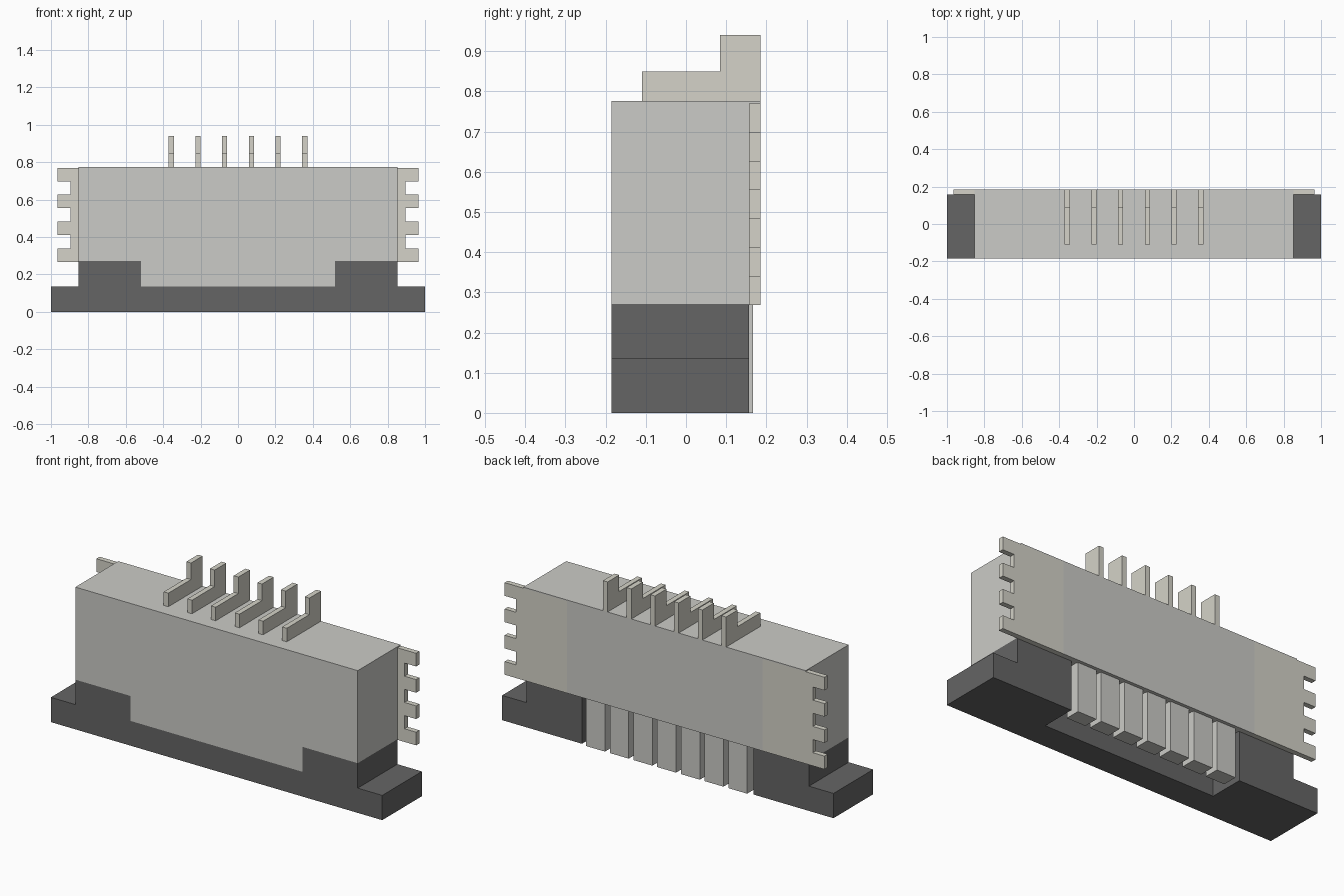
import bpy, bmesh

if "Cube" in bpy.data.objects:
    bpy.data.objects.remove(bpy.data.objects["Cube"])

def material(name, color):
    m = bpy.data.materials.new(name)
    m.diffuse_color = (*color, 1)
    m.use_nodes = True
    m.node_tree.nodes["Principled BSDF"].inputs["Base Color"].default_value = m.diffuse_color
    return m

LIGHT = material("housing_plastic", (0.6, 0.6, 0.57))
DARK = material("dark_plastic", (0.13, 0.13, 0.13))
METAL = material("contact_metal", (0.66, 0.65, 0.58))

def prism(name, points, axis, lo, hi, mat):
    """Extrude a 2D profile along x (points are y,z) or y (points are x,z)."""
    def at(p, d):
        return (d, p[0], p[1]) if axis == 'x' else (p[0], d, p[1])
    bm = bmesh.new()
    face = bm.faces.new([bm.verts.new(at(p, lo)) for p in points])
    out = bmesh.ops.extrude_face_region(bm, geom=[face])
    move = (hi - lo, 0, 0) if axis == 'x' else (0, hi - lo, 0)
    verts = [v for v in out['geom'] if isinstance(v, bmesh.types.BMVert)]
    bmesh.ops.translate(bm, verts=verts, vec=move)
    bmesh.ops.recalc_face_normals(bm, faces=bm.faces)
    me = bpy.data.meshes.new(name)
    bm.to_mesh(me)
    bm.free()
    ob = bpy.data.objects.new(name, me)
    bpy.context.collection.objects.link(ob)
    if mat:
        me.materials.append(mat)
    return ob

def box(name, x0, x1, y0, y1, z0, z1, mat):
    return prism(name, [(x0, z0), (x1, z0), (x1, z1), (x0, z1)], 'y', y0, y1, mat)

FRONT, BACK, PITCH = -0.185, 0.185, 0.143

# Dark slider: stepped U profile with a cable opening cut into its rear
half = [(1, 0), (1, 0.135), (0.852, 0.135), (0.852, 0.271), (0.518, 0.271), (0.518, 0.135)]
slider = prism("slider", half + [(-x, z) for x, z in reversed(half)], 'y', FRONT, 0.157, DARK)
cutter = box("opening_cutter", -0.518, 0.518, -0.035, 0.3, -0.1, 0.4, None)
cutter.hide_render = True
cutter.hide_viewport = True
cut = slider.modifiers.new("opening", 'BOOLEAN')
cut.operation = 'DIFFERENCE'
cut.solver = 'EXACT'
cut.object = cutter

# Housing: main block, front skirt between the slider shoulders, rear panel
box("housing", -0.852, 0.852, FRONT, 0.157, 0.271, 0.776, LIGHT)
box("housing_skirt", -0.518, 0.518, FRONT, -0.035, 0.135, 0.271, LIGHT)
box("rear_panel", -0.59, 0.59, 0.157, BACK, 0.268, 0.776, LIGHT)

# Rear ribs separated by contact slots
for i in range(-3, 4):
    c = i * PITCH
    box("rear_rib", c - 0.057, c + 0.057, 0.085, 0.167, 0, 0.271, LIGHT)

# Toothed solder tabs, flush with the rear panel
step = (0.77 - 0.268) / 7
teeth = [(0.59, 0.268)]
for i in range(7):
    x = 0.965 if i % 2 == 0 else 0.895
    teeth += [(x, 0.268 + i * step), (x, 0.268 + (i + 1) * step)]
teeth.append((0.59, 0.77))
for s, side in ((1, "right"), (-1, "left")):
    prism(side + "_solder_tab", [(s * x, z) for x, z in teeth], 'y', 0.157, BACK, METAL)
    # narrow housing lip above the tab
    box(side + "_tab_lip", min(s * 0.59, s * 0.852), max(s * 0.59, s * 0.852),
        0.157, BACK, 0.77, 0.776, LIGHT)

# Six L-shaped contact pins on top
profile = [(-0.11, 0.776), (BACK, 0.776), (BACK, 0.94), (0.085, 0.94), (0.085, 0.85), (-0.11, 0.85)]
for i in range(6):
    c = (i - 2.5) * PITCH
    prism("contact_pin", profile, 'x', c - 0.014, c + 0.014, METAL)
